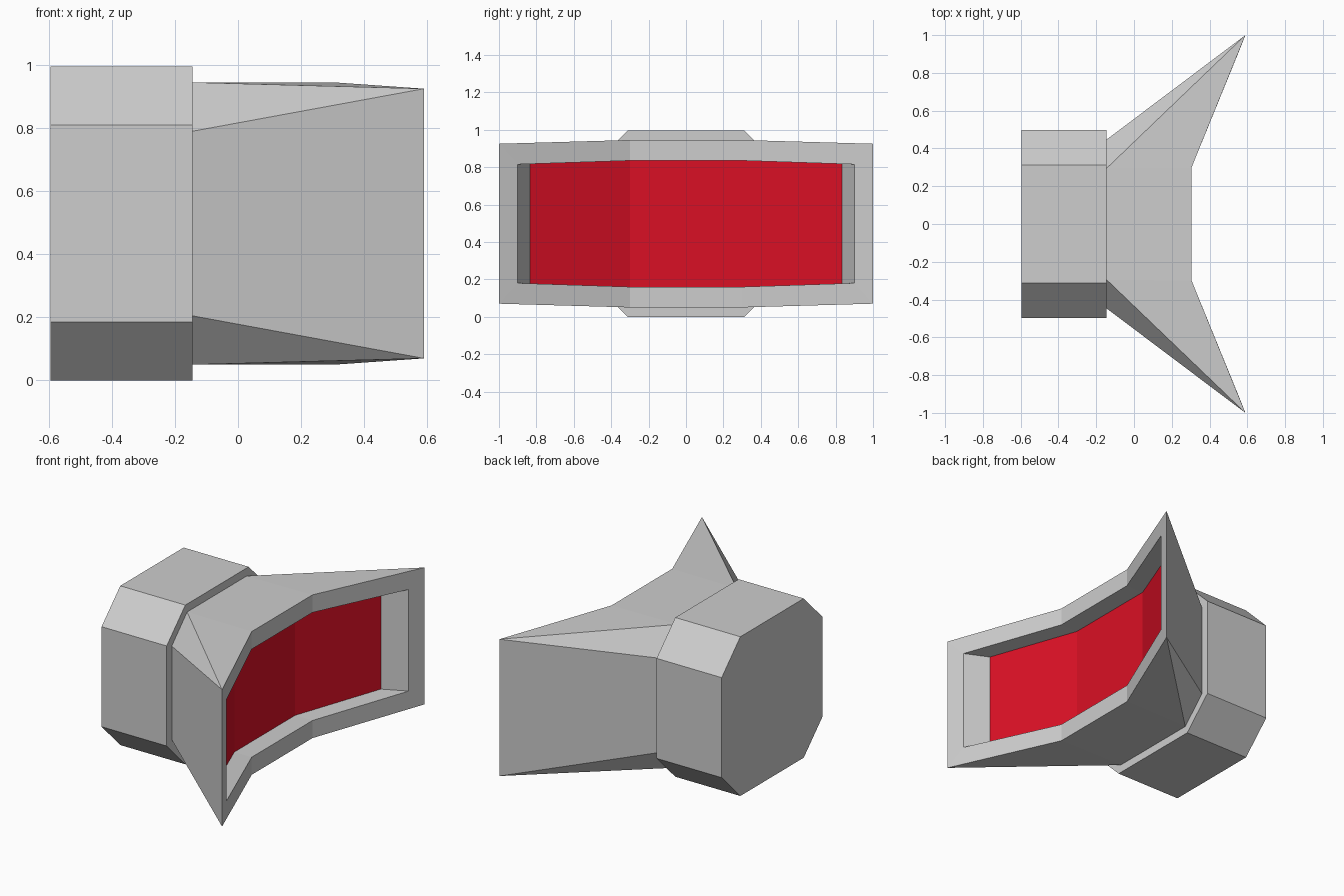
import bpy
import bmesh
from mathutils import Vector

cube = bpy.data.objects.get("Cube")
if cube:
    bpy.data.objects.remove(cube, do_unlink=True)

MID = 0.4975          # height of the horizontal symmetry plane
BACK, JOIN = -0.595, -0.145


def make_material(name, rgb):
    mat = bpy.data.materials.new(name)
    mat.use_nodes = True
    colour = (*rgb, 1.0)
    mat.diffuse_color = colour
    mat.node_tree.nodes["Principled BSDF"].inputs["Base Color"].default_value = colour
    return mat


grey = make_material("light grey", (0.61, 0.61, 0.61))
red = make_material("signal red", (0.7, 0.005, 0.018))


def finish(bm, name, materials):
    bmesh.ops.recalc_face_normals(bm, faces=bm.faces[:])
    mesh = bpy.data.meshes.new(name)
    bm.to_mesh(mesh)
    bm.free()
    for mat in materials:
        mesh.materials.append(mat)
    obj = bpy.data.objects.new(name, mesh)
    obj.location.z = MID
    bpy.context.collection.objects.link(obj)
    return obj


# Octagonal drum at the rear
bm = bmesh.new()
half, side_y, side_z = 0.4975, 0.313, 0.3125
outline = [(half, side_z), (side_y, half), (-side_y, half), (-half, side_z),
           (-half, -side_z), (-side_y, -half), (side_y, -half), (half, -side_z)]
cap = bm.faces.new([bm.verts.new((BACK, y, z)) for y, z in outline])
grown = bmesh.ops.extrude_face_region(bm, geom=[cap], use_keep_orig=True)
moved = [g for g in grown["geom"] if isinstance(g, bmesh.types.BMVert)]
bmesh.ops.translate(bm, verts=moved, vec=(JOIN - BACK, 0, 0))
finish(bm, "rear_drum", [grey])

# Flared horn: one quarter is described, then reflected across y and z
top_in, top_out = (JOIN, 0.295, 0.4475), (JOIN, 0.447, 0.2925)
bend, tip = (0.305, 0.3, 0.4475), (0.59, 1.0, 0.4275)
lip_bend, lip_end = (0.305, 0.3, 0.3375), (0.55, 0.9, 0.3175)
panel_bend, panel_end = (0.185, 0.3, 0.3375), (0.403, 0.835, 0.3195)


def centre(p):
    return (p[0], 0.0, p[2])


def level(p):
    return (p[0], p[1], 0.0)


quarter = [
    # outer shell
    ([centre(top_in), top_in, bend, centre(bend)], 0),
    ([top_in, tip, bend], 0),
    ([top_in, top_out, tip], 0),
    ([top_out, level(top_out), level(tip), tip], 0),
    # front rim
    ([centre(bend), bend, lip_bend, centre(lip_bend)], 0),
    ([bend, tip, lip_end, lip_bend], 0),
    ([tip, level(tip), level(lip_end), lip_end], 0),
    # recess walls
    ([centre(lip_bend), lip_bend, panel_bend, centre(panel_bend)], 0),
    ([lip_bend, lip_end, panel_end, panel_bend], 0),
    ([lip_end, level(lip_end), level(panel_end), panel_end], 0),
    # recessed panel
    ([centre(panel_bend), panel_bend, level(panel_bend), (panel_bend[0], 0, 0)], 1),
    ([panel_bend, panel_end, level(panel_end), level(panel_bend)], 1),
    # closing face against the drum
    ([centre(top_in), top_in, top_out, level(top_out), (JOIN, 0, 0)], 0),
]

bm = bmesh.new()
for sy in (1, -1):
    for sz in (1, -1):
        for points, slot in quarter:
            verts = [bm.verts.new(Vector((x, y * sy, z * sz))) for x, y, z in points]
            bm.faces.new(verts).material_index = slot
bmesh.ops.remove_doubles(bm, verts=bm.verts[:], dist=0.0005)

# Merge the flat faces that meet on the symmetry planes
seams = [e for e in bm.edges
         if any(all(abs(v.co[axis]) < 0.0001 for v in e.verts) for axis in (1, 2))]
bmesh.ops.dissolve_edges(bm, edges=seams, use_verts=True)
finish(bm, "flared_horn", [grey, red])
